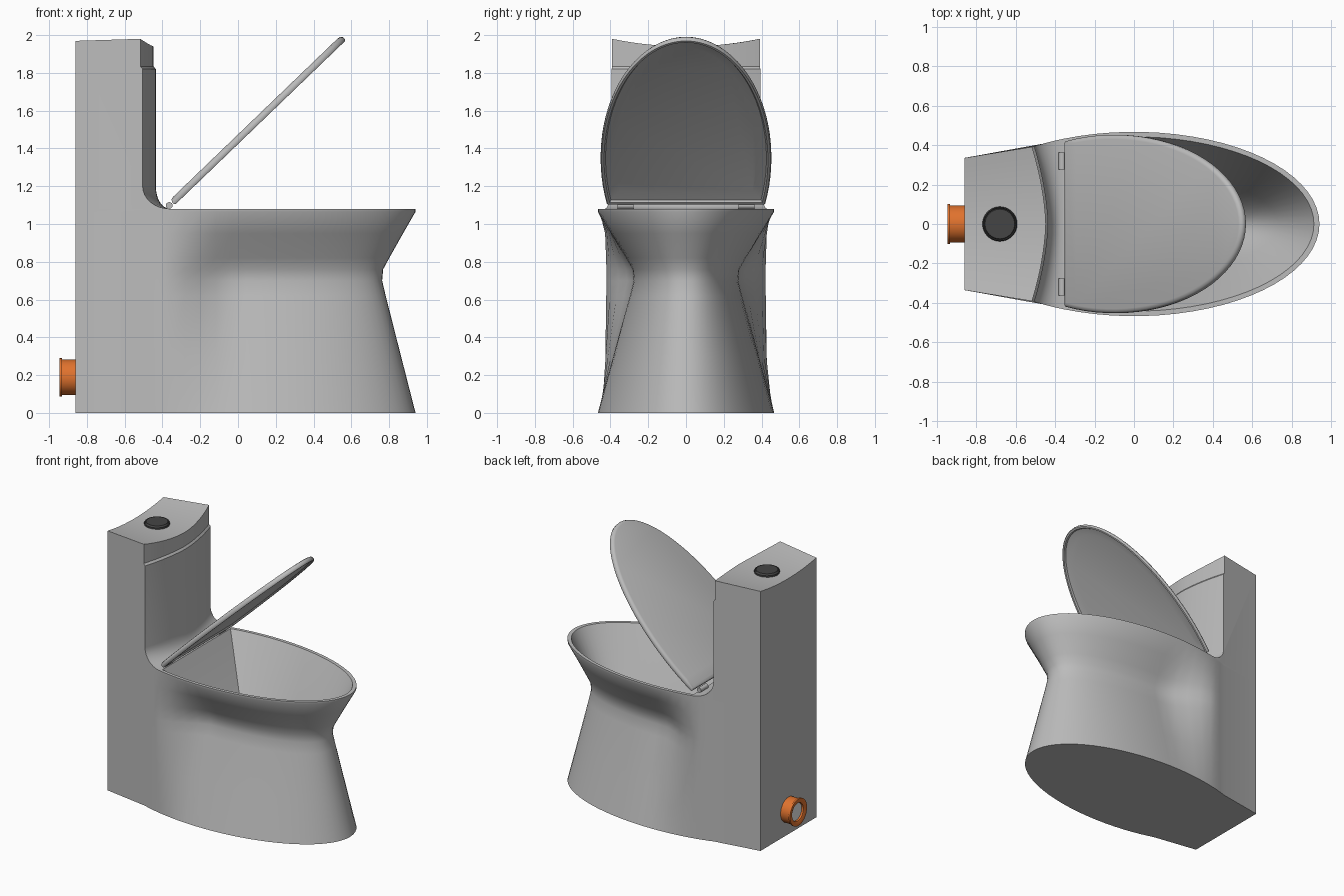
import bpy, bmesh, math
from mathutils import Vector

if "Cube" in bpy.data.objects:
    bpy.data.objects.remove(bpy.data.objects["Cube"])


def material(name, rgb):
    m = bpy.data.materials.new(name)
    m.diffuse_color = (*rgb, 1)
    m.use_nodes = True
    m.node_tree.nodes["Principled BSDF"].inputs["Base Color"].default_value = m.diffuse_color
    return m


CERAMIC = material("ceramic_grey", (0.5, 0.5, 0.5))
DARK = material("dark_button", (0.06, 0.06, 0.06))
ORANGE = material("orange_pipe", (0.75, 0.17, 0.027))
WHITE = material("white_inside", (0.9, 0.9, 0.9))


def loft(bm, rings, cap_start=True, cap_end=True):
    vs = [[bm.verts.new(p) for p in r] for r in rings]
    n = len(vs[0])
    for a, b in zip(vs, vs[1:]):
        for i in range(n):
            j = (i + 1) % n
            bm.faces.new((a[i], a[j], b[j], b[i]))
    if cap_start:
        bm.faces.new(vs[0])
    if cap_end:
        bm.faces.new(vs[-1])
    return vs


def finish(bm, name, mats, angle=32):
    bmesh.ops.remove_doubles(bm, verts=bm.verts, dist=0.0004)
    bmesh.ops.recalc_face_normals(bm, faces=bm.faces)
    me = bpy.data.meshes.new(name)
    bm.to_mesh(me)
    bm.free()
    for m in mats:
        me.materials.append(m)
    ob = bpy.data.objects.new(name, me)
    bpy.context.collection.objects.link(ob)
    bpy.ops.object.select_all(action='DESELECT')
    ob.select_set(True)
    bpy.context.view_layer.objects.active = ob
    bpy.ops.object.shade_smooth_by_angle(angle=math.radians(angle))
    return ob


def lathe(name, profile, origin, axis, mats, n=32):
    """Spin (position along axis, radius) pairs round the x, y or z axis."""
    bm = bmesh.new()
    rings = []
    for h, r in profile:
        ring = []
        for i in range(n):
            a = 2 * math.pi * i / n
            p = [r * math.cos(a), r * math.sin(a)]
            p.insert("xyz".index(axis), h)
            ring.append(Vector(p) + Vector(origin))
        rings.append(ring)
    loft(bm, rings)
    bm.faces.ensure_lookup_table()
    bm.faces[-1].material_index = len(mats) - 1
    return finish(bm, name, mats)


# ---- plan outline: ellipse in front, tapering tank behind ----
A, B = 0.94, 0.467
XD, XT, XB = -0.36, -0.51, -0.86      # deck, tank front corner, back
TH_D, TH_T = math.acos(XD / A), math.acos(XT / A)
W_T, W_B = B * math.sin(TH_T), 0.335
TS = [1 - i / 8 for i in range(17)]   # +1 .. -1 across the tank


def width(x):
    if x > XT:
        return B * math.sqrt(max(0, 1 - (x / A) ** 2))
    return W_T + (W_B - W_T) * (x - XT) / (XB - XT)


NF = 44
front = [-TH_D + 2 * TH_D * i / NF for i in range(NF + 1)]
side = [TH_D + (TH_T - TH_D) * i / 3 for i in range(1, 4)]
arc = lambda th: (A * math.cos(th), B * math.sin(th))
outline = ([arc(t) for t in front] + [arc(t) for t in side]
           + [(XB, W_B * t) for t in TS] + [arc(-t) for t in reversed(side)])


def waist(x, y):
    """Pinched outline; fades to no pinch near the tank."""
    b = min(1, max(0, -x / (0.45 * A)))
    b = b * b * (3 - 2 * b)
    s = min(1, abs(y) / B)
    wy = math.copysign(0.277 * s ** 0.88, y)
    return (x * 0.81 if x > 0 else x), wy + (y - wy) * b


def level(z, k):
    ring = []
    for x, y in outline:
        wx, wy = waist(x, y)
        ring.append((x + (wx - x) * k, y + (wy - y) * k, z))
    return ring


# ---- body: pedestal, bowl and tank in one mesh ----
bm = bmesh.new()
loft(bm, [level(z, k) for z, k in ((0, 0), (0.3, 0.43), (0.62, 0.885), (0.7, 0.99), (0.76, 0.96),
                                  (0.82, 0.78), (0.95, 0.37), (1.065, 0), (1.08, 0))], True, False)

# bowl: rim ring and inner walls
def bowl(z, sx, sy, r=0.912):
    return [(0.3 + sx * (r * math.cos(t) - 0.3), sy * 0.442 * math.sin(t), z) for t in front]


rim = [(*arc(t), 1.08) for t in front]
loft(bm, [rim, bowl(1.08, 1, 1), bowl(0.72, 0.7, 0.57), bowl(0.55, 0.5, 0.4),
          bowl(0.45, 0.3, 0.25)], False, True)


# tank: side profiles swept across the width
def tank_profile(t):
    xf = -0.435 - 0.07 * abs(t) ** 1.6
    pts = []
    for i in range(9):
        a = math.pi / 2 * i / 8
        pts.append((XD - (XD - xf) * math.sin(a), 1.2 - 0.12 * math.cos(a)))
    xl = xf - 0.012
    pts += [(xf, 1.82), (xl, 1.835), (xl, None), (XB, None), (XB, 1.08)]
    out = []
    for x, z in pts:
        y = t * width(x)
        out.append((x, y, 1.94 + 0.04 * (y / 0.39) ** 2 if z is None else z))
    return out


cols = [[bm.verts.new(p) for p in tank_profile(t)] for t in TS]
for a, b in zip(cols, cols[1:]):
    for i in range(len(a) - 1):
        bm.faces.new((a[i], a[i + 1], b[i + 1], b[i]))
for col, s in ((cols[0], 1), (cols[-1], -1)):
    low = [bm.verts.new((*arc(s * t), 1.08)) for t in reversed(side)]
    bm.faces.new(col + low)
finish(bm, "body", [CERAMIC])

# ---- lid: D-shaped shell, tilted open ----
ANG = math.radians(43.9)
D = Vector((math.cos(ANG), 0, math.sin(ANG)))
N = Vector((-math.sin(ANG), 0, math.cos(ANG)))
HINGE = Vector((-0.347, 0, 1.114))


def lid_ring(inset, h):
    a, b, cut = 0.912 - inset, 0.452 - inset, -0.345 + inset
    th = math.acos(cut / a)
    ring = []
    for i in range(49):
        t = -th + 2 * th * i / 48
        ring.append(HINGE + D * (a * math.cos(t) + 0.345) + N * h
                    + Vector((0, b * math.sin(t), 0)))
    return ring


bm = bmesh.new()
loft(bm, [lid_ring(i, h) for i, h in ((0.022, 0.019), (0.008, 0.015), (0, 0.004), (0, -0.012),
                                      (0.005, -0.018), (0.018, -0.018), (0.026, -0.006),
                                      (0.08, 0.004))])
finish(bm, "lid", [CERAMIC], 40)

# ---- hinges ----
for s, label in ((1, "left"), (-1, "right")):
    lathe("hinge_" + label, [(-0.043, 0.018), (0.043, 0.018)],
          (-0.364, s * 0.32, 1.098), "y", [CERAMIC], 16)

# ---- flush button on the tank top ----
lathe("flush_button", [(1.92, 0.088), (1.953, 0.088), (1.96, 0.083), (1.955, 0.079),
                       (1.962, 0.075)], (-0.68, 0, 0), "z", [DARK])

# ---- waste pipe with collar ----
lathe("waste_pipe", [(-0.84, 0.094), (-0.932, 0.094), (-0.932, 0.102), (-0.945, 0.102),
                     (-0.945, 0.086), (-0.938, 0.068), (-0.925, 0.066)],
      (0, 0, 0.188), "x", [ORANGE, WHITE])
